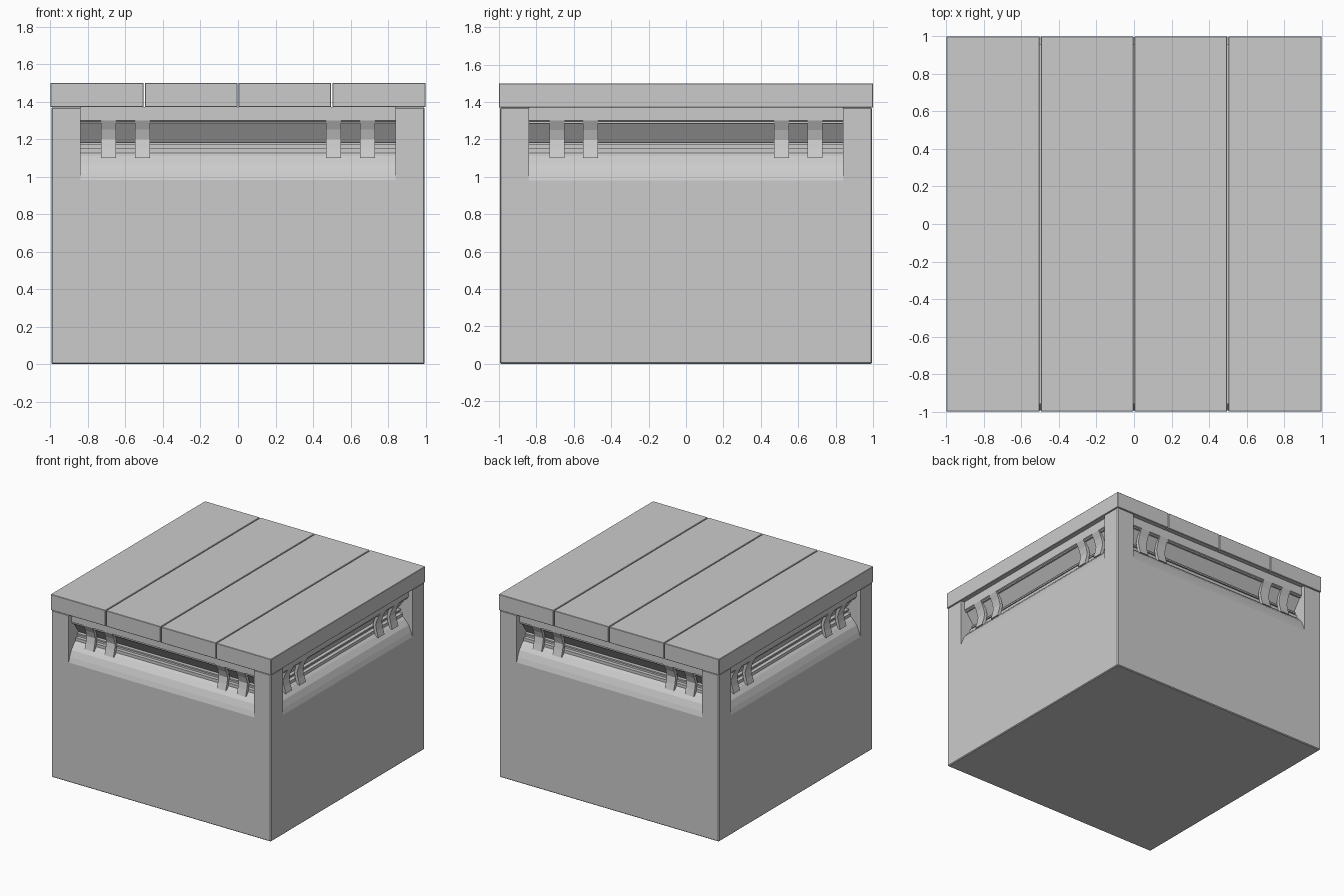
import bpy, bmesh
from math import pi
from mathutils import Matrix

if "Cube" in bpy.data.objects:
    bpy.data.objects.remove(bpy.data.objects["Cube"])

def new_object(name, bm):
    bmesh.ops.recalc_face_normals(bm, faces=bm.faces[:])
    me = bpy.data.meshes.new(name)
    bm.to_mesh(me)
    bm.free()
    ob = bpy.data.objects.new(name, me)
    bpy.context.collection.objects.link(ob)
    return ob

def add_prism(bm, profile, x0, x1, rot):
    """Extrude a (depth inwards, z) profile along the front side, then turn it to a side."""
    ends = [[bm.verts.new(rot @ Matrix.Translation((x, d - 1, z)).to_translation())
             for d, z in profile] for x in (x0, x1)]
    n = len(profile)
    bm.faces.new(ends[0])
    bm.faces.new(ends[1][::-1])
    for i in range(n):
        j = (i + 1) % n
        bm.faces.new((ends[0][i], ends[1][i], ends[1][j], ends[0][j]))

def box(name, x0, x1, y0, y1, z0, z1, bevel=0.0):
    bm = bmesh.new()
    m = Matrix.Translation(((x0 + x1) / 2, (y0 + y1) / 2, (z0 + z1) / 2)) \
        @ Matrix.Diagonal((x1 - x0, y1 - y0, z1 - z0, 1))
    bmesh.ops.create_cube(bm, size=1, matrix=m)
    if bevel:
        bmesh.ops.bevel(bm, geom=bm.edges[:], offset=bevel, segments=1, affect='EDGES')
    return new_object(name, bm)

def four_sides(name, parts):
    """Repeat (profile, x0, x1) prisms on all four sides."""
    bm = bmesh.new()
    for k in range(4):
        rot = Matrix.Rotation(k * pi / 2, 4, 'Z')
        for profile, x0, x1 in parts:
            add_prism(bm, profile, x0, x1, rot)
    return new_object(name, bm)

def rect(d0, d1, z0, z1):
    return [(d0, z0), (d1, z0), (d1, z1), (d0, z1)]

# Body block with a sloped recess cut into every side
body = box("body", -0.995, 0.995, -0.995, 0.995, 0, 1.37, 0.006)
recess = [(-0.1, 0.975), (0.003, 0.975), (0.018, 1.02), (0.04, 1.07), (0.075, 1.11),
          (0.10, 1.13), (0.125, 1.145), (0.125, 1.18), (0.14, 1.18), (0.06, 1.29),
          (0.04, 1.30), (0.04, 1.38), (-0.1, 1.38)]
cutter = four_sides("recess_cutter", [(recess, -0.84, 0.84)])
mod = body.modifiers.new("recesses", 'BOOLEAN')
mod.operation = 'DIFFERENCE'
mod.solver = 'EXACT'
mod.object = cutter
cutter.hide_render = True
cutter.hide_viewport = True

# Lid planks with narrow gaps
for i in range(4):
    x = -1 + i * 0.5
    gap0, gap1 = (0 if i == 0 else 0.003), (0 if i == 3 else 0.003)
    box(f"lid_plank_{i + 1}", x + gap0, x + 0.5 - gap1, -1, 1, 1.37, 1.50, 0.003)

# Thin rails running along each recess
four_sides("recess_rails", [(rect(0.05, 0.08, 1.285, 1.30), -0.84, 0.84),
                            (rect(0.095, 0.13, 1.125, 1.15), -0.84, 0.84),
                            (rect(0.11, 0.14, 1.17, 1.182), -0.84, 0.84)])

# Bent clips, two pairs per side
clip = [(0.04, 1.30), (0.065, 1.25), (0.08, 1.20), (0.07, 1.15), (0.055, 1.10),
        (0.08, 1.10), (0.095, 1.15), (0.105, 1.20), (0.09, 1.25), (0.065, 1.30)]
four_sides("clips", [(clip, c - 0.04, c + 0.04) for c in (-0.69, -0.51, 0.51, 0.69)])
